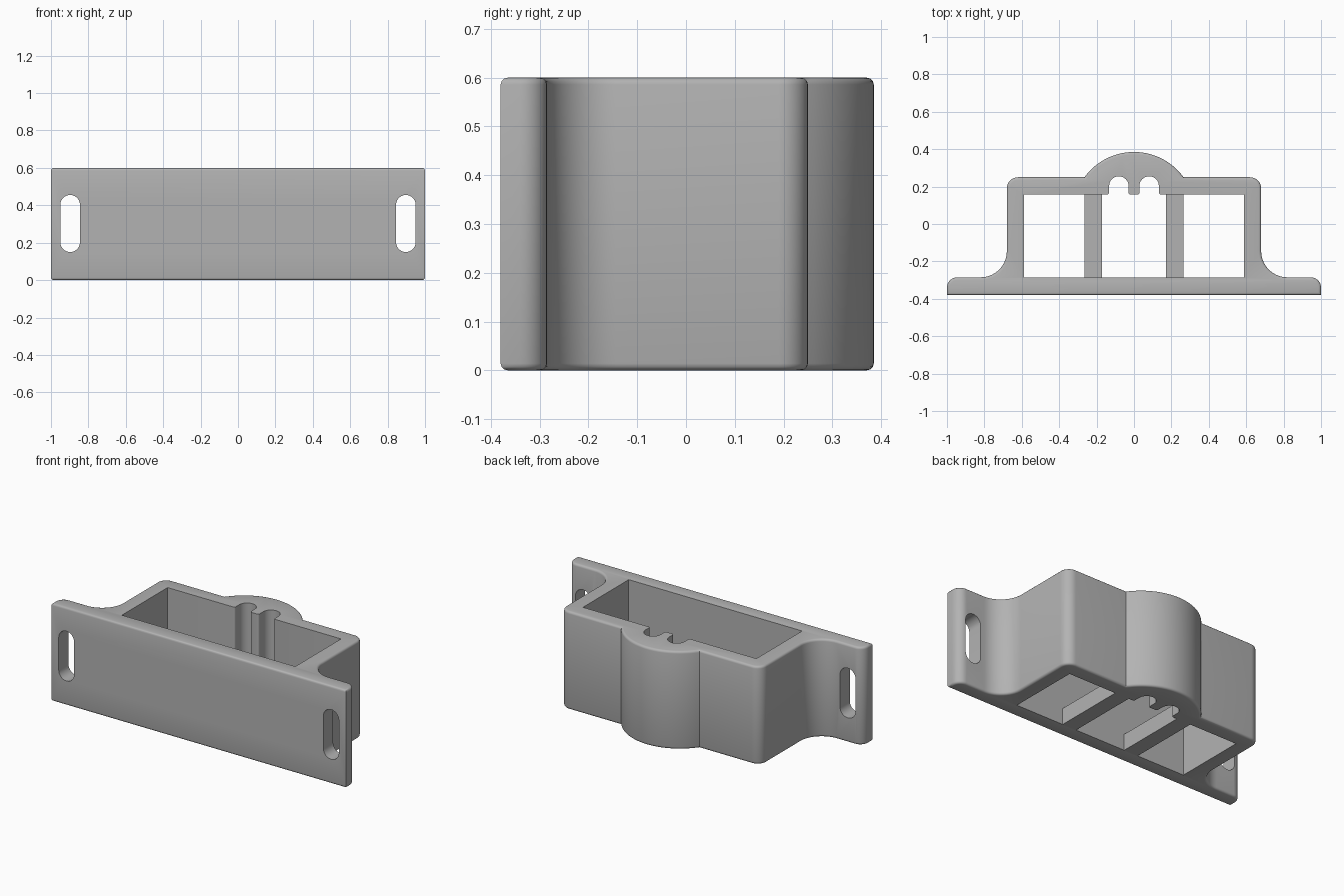
import bpy, bmesh
from math import sin, cos, pi, radians, asin
from mathutils import Matrix, Vector

default = bpy.data.objects.get("Cube")
if default:
    bpy.data.objects.remove(default, do_unlink=True)

HEIGHT = 0.6
FRONT, INNER_FRONT, INNER_BACK, BACK = -0.38, -0.285, 0.158, 0.25

grey = bpy.data.materials.new("plain grey")
grey.use_nodes = True
colour = (0.45, 0.45, 0.45, 1)
grey.diffuse_color = colour
grey.node_tree.nodes["Principled BSDF"].inputs["Base Color"].default_value = colour


def arc(cx, cy, r, start, end, steps=10):
    angles = [radians(start + (end - start) * i / steps) for i in range(steps + 1)]
    return [(cx + r * cos(a), cy + r * sin(a)) for a in angles]


def mirrored(half):
    """Close a right-hand half outline with its left-hand copy."""
    return half + [(-x, y) for x, y in reversed(half) if abs(x) > 1e-5]


def prism(name, outline, low, high, rim=0.0, matrix=None):
    """Extrude an outline along z, optionally rounding both rims."""
    bm = bmesh.new()
    base = bm.faces.new([bm.verts.new((x, y, low)) for x, y in outline])
    grown = bmesh.ops.extrude_face_region(bm, geom=[base])["geom"]
    bmesh.ops.translate(bm, vec=Vector((0, 0, high - low)),
                        verts=[v for v in grown if isinstance(v, bmesh.types.BMVert)])
    bmesh.ops.recalc_face_normals(bm, faces=bm.faces)
    if rim:
        edges = [e for e in bm.edges if abs(e.verts[0].co.z - e.verts[1].co.z) < 1e-5]
        bmesh.ops.bevel(bm, geom=edges, offset=rim, segments=3, profile=0.5,
                        affect='EDGES', clamp_overlap=True)
    if matrix:
        bm.transform(matrix)
    mesh = bpy.data.meshes.new(name)
    bm.to_mesh(mesh)
    bm.free()
    mesh.materials.append(grey)
    obj = bpy.data.objects.new(name, mesh)
    bpy.context.collection.objects.link(obj)
    return obj


# Housing: flanges, swept corners and a domed bulge at the back
bulge_r, bulge_y = 0.3275, 0.0575
bulge_start = 180 / pi * asin((BACK - bulge_y) / bulge_r)
outer = [(1, FRONT)]
outer += arc(0.945, INNER_FRONT - 0.055, 0.055, 0, 90, 8)
outer += arc(0.82, INNER_FRONT + 0.14, 0.14, 270, 180, 14)
outer += arc(0.62, BACK - 0.06, 0.06, 0, 90, 8)
outer += arc(0, bulge_y, bulge_r, bulge_start, 90, 20)
housing = prism("housing", mirrored(outer), 0, HEIGHT, rim=0.014)

# Cavity with two round-ended wire channels either side of a tooth
inner = [(0.588, INNER_FRONT), (0.588, INNER_BACK)]
inner += arc(0.143, INNER_BACK + 0.01, 0.01, 270, 180, 4)
inner += arc(0.081, 0.203, 0.052, 0, 180, 16)
inner += arc(0.019, INNER_BACK + 0.01, 0.01, 0, -90, 4)
cutters = [prism("cavity_cutter", mirrored(inner), -0.1, HEIGHT + 0.1)]

# Upright mounting slots through the flanges
slot = arc(0, 0.4025, 0.0525, 0, 180, 14) + arc(0, 0.2025, 0.0525, 180, 360, 14)
for side, x in (("left", 0.8975), ("right", -0.8975)):
    place = Matrix.Translation((x, 0, 0)) @ Matrix.Rotation(pi / 2, 4, 'X')
    cutters.append(prism(side + "_slot_cutter", slot, 0.2, 0.5, matrix=place))

for cutter in cutters:
    cutter.hide_render = True
    cutter.hide_set(True)
    cut = housing.modifiers.new(cutter.name, 'BOOLEAN')
    cut.operation = 'DIFFERENCE'
    cut.solver = 'EXACT'
    cut.object = cutter

# Apply the cuts, then discard the cutters
bpy.context.view_layer.objects.active = housing
housing.select_set(True)
for cut in list(housing.modifiers):
    bpy.ops.object.modifier_apply(modifier=cut.name)
for cutter in cutters:
    bpy.data.objects.remove(cutter, do_unlink=True)
bpy.ops.object.shade_smooth_by_angle(angle=radians(35))

# Low ribs bridging the floor of the cavity
for side, sign in (("left", 1), ("right", -1)):
    x0, x1 = 0.17 * sign, 0.265 * sign
    prism(side + "_rib", [(x0, INNER_FRONT), (x1, INNER_FRONT),
                          (x1, INNER_BACK), (x0, INNER_BACK)], 0, 0.1)
